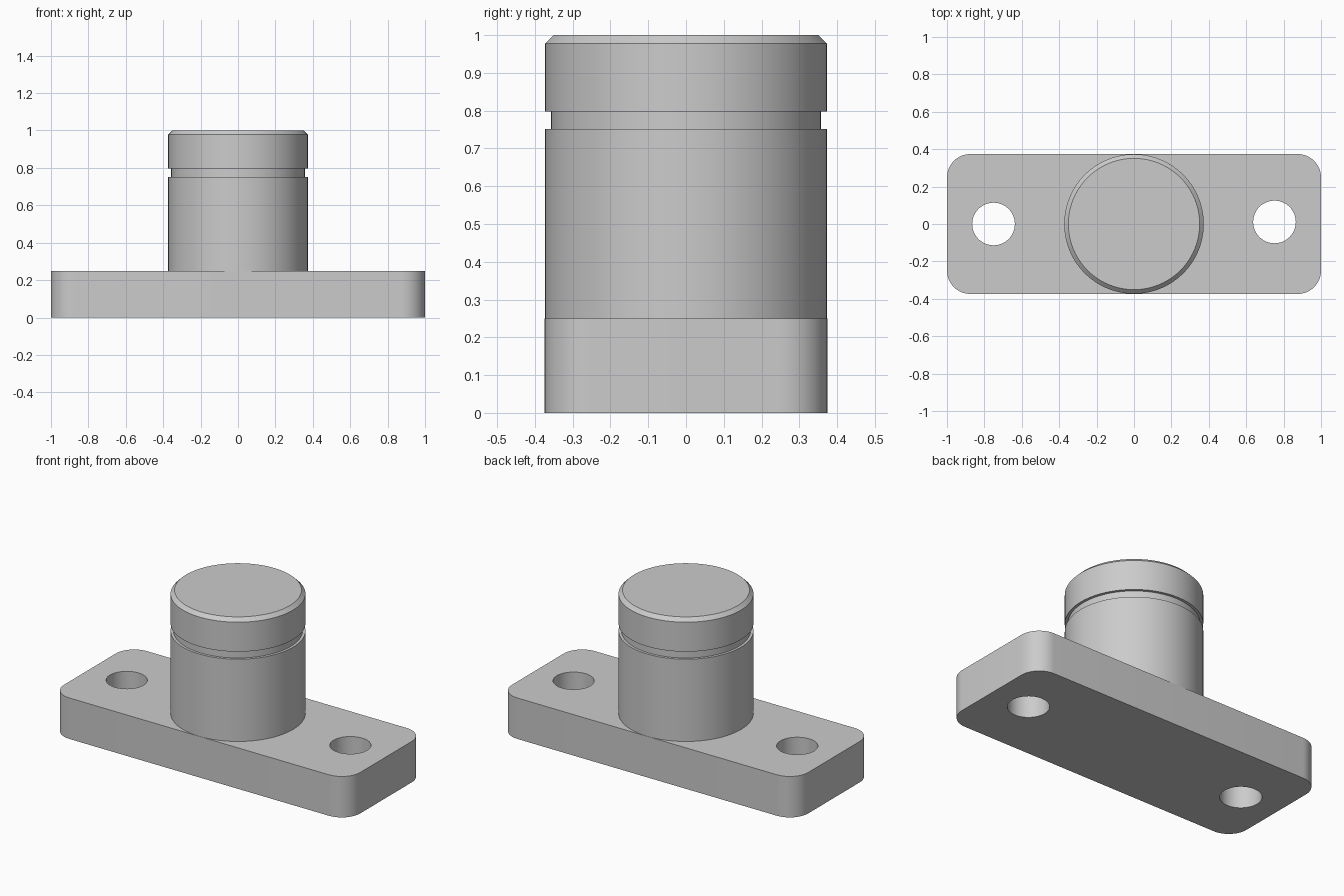
import bpy
import bmesh
from math import cos, sin, pi, radians

cube = bpy.data.objects.get("Cube")
if cube:
    bpy.data.objects.remove(cube, do_unlink=True)

# One plain grey metal
GREY = (0.6, 0.6, 0.6, 1.0)
mat = bpy.data.materials.new("grey_metal")
mat.use_nodes = True
mat.diffuse_color = GREY
mat.node_tree.nodes["Principled BSDF"].inputs["Base Color"].default_value = GREY

HALF_X, HALF_Y, PLATE_H, CORNER = 1.0, 0.374, 0.25, 0.125
HOLE_R = 0.114
HOLES = [(-0.751, 0.0), (0.751, 0.011)]


def finish(name, bm):
    """Turn a bmesh into a grey, smooth-shaded object with sharp edges kept."""
    bmesh.ops.recalc_face_normals(bm, faces=bm.faces)
    mesh = bpy.data.meshes.new(name)
    bm.to_mesh(mesh)
    bm.free()
    mesh.materials.append(mat)
    obj = bpy.data.objects.new(name, mesh)
    bpy.context.collection.objects.link(obj)
    bpy.ops.object.select_all(action="DESELECT")
    obj.select_set(True)
    bpy.context.view_layer.objects.active = obj
    bpy.ops.object.shade_smooth_by_angle(angle=radians(30))
    return obj


def loop(bm, points):
    """Closed loop of edges on the ground plane."""
    verts = [bm.verts.new((x, y, 0)) for x, y in points]
    return [bm.edges.new((a, b)) for a, b in zip(verts, verts[1:] + verts[:1])]


def arc(cx, cy, r, start, sweep, steps):
    return [(cx + r * cos(start + sweep * i / steps),
             cy + r * sin(start + sweep * i / steps)) for i in range(steps + 1)]


# Base plate: rounded rectangle with two bolt holes, filled and extruded
bm = bmesh.new()
outline = []
for i, (sx, sy) in enumerate([(1, 1), (-1, 1), (-1, -1), (1, -1)]):
    outline += arc(sx * (HALF_X - CORNER), sy * (HALF_Y - CORNER),
                   CORNER, i * pi / 2, pi / 2, 12)
edges = loop(bm, outline)
for x, y in HOLES:
    edges += loop(bm, arc(x, y, HOLE_R, 0, 2 * pi, 48)[:-1])
bmesh.ops.triangle_fill(bm, edges=edges, use_beauty=True, use_dissolve=False)
top = bmesh.ops.extrude_face_region(bm, geom=bm.faces[:], use_keep_orig=True)["geom"]
bmesh.ops.translate(bm, vec=(0, 0, PLATE_H),
                    verts=[v for v in top if isinstance(v, bmesh.types.BMVert)])
finish("base_plate", bm)

# Post: turned profile with a retaining groove and a chamfered top
profile = [(0.373, PLATE_H), (0.373, 0.752), (0.357, 0.752), (0.357, 0.798),
           (0.373, 0.798), (0.373, 0.978), (0.351, 1.0)]
bm = bmesh.new()
SEGMENTS = 96
rings = [[bm.verts.new((x, y, z)) for x, y in arc(0, 0, r, 0, 2 * pi, SEGMENTS)[:-1]]
         for r, z in profile]
for low, high in zip(rings, rings[1:]):
    for i in range(SEGMENTS):
        j = (i + 1) % SEGMENTS
        bm.faces.new((low[i], low[j], high[j], high[i]))
bm.faces.new(rings[-1])
finish("post", bm)
